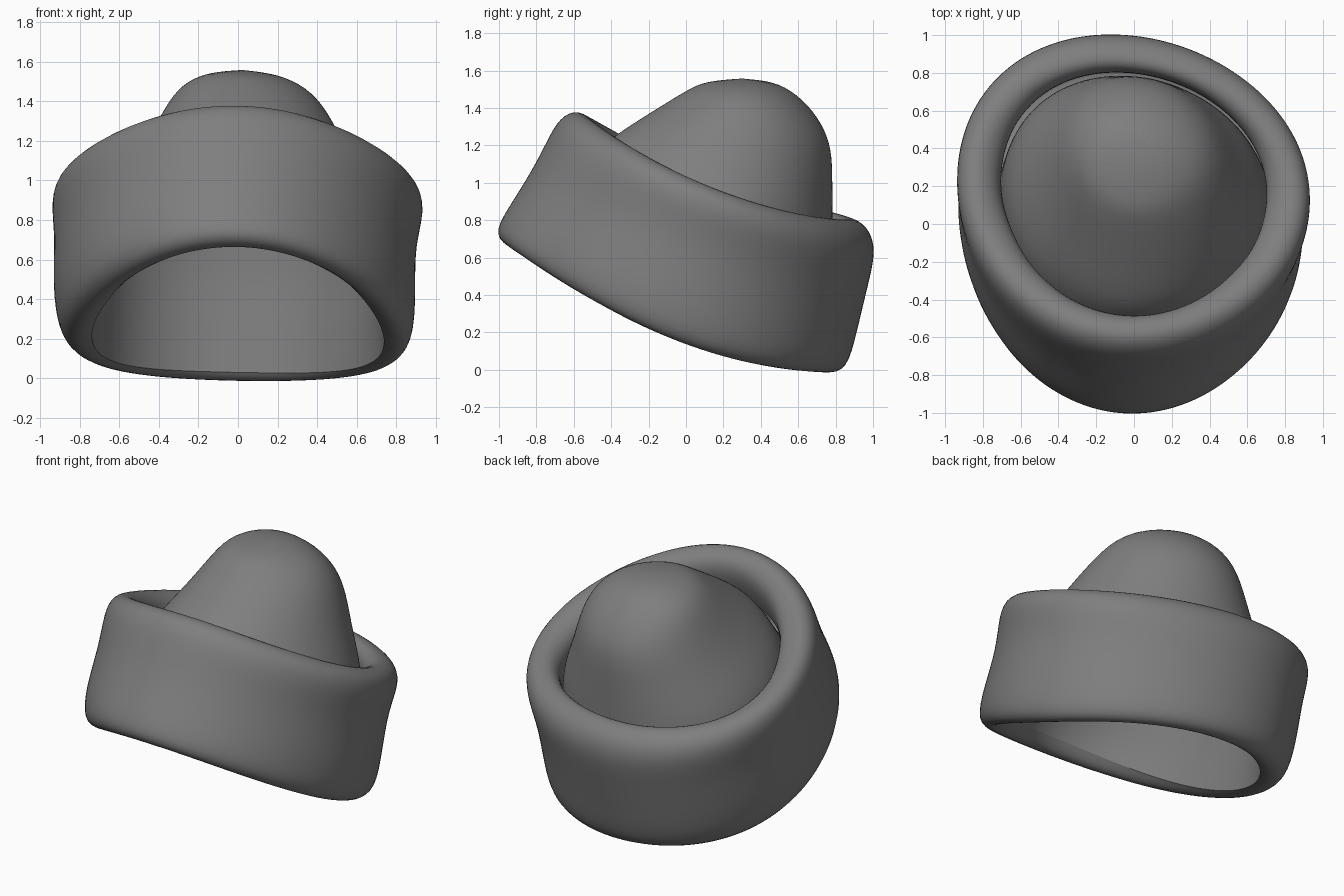
import bpy, bmesh, math

if "Cube" in bpy.data.objects:
    bpy.data.objects.remove(bpy.data.objects["Cube"], do_unlink=True)

wool = bpy.data.materials.new("grey wool")
wool.use_nodes = True
GREY = (0.21, 0.21, 0.21, 1)
wool.diffuse_color = GREY
wool.node_tree.nodes["Principled BSDF"].inputs["Base Color"].default_value = GREY

SEGMENTS = 36


def ring_points(front_y, front_z, back_y, back_z, half_width, sag, shift, ripple):
    """Tilted egg-shaped ring, sagging at the sides and skewed at the back."""
    points = []
    for i in range(SEGMENTS):
        t = math.tau * i / SEGMENTS
        s, c = math.sin(t), math.cos(t)
        back = (1 - c) / 2
        wave = 1 + ripple * (math.sin(7 * t) + 0.6 * math.sin(12 * t + 1))
        x = half_width * s * (1 - 0.06 * c) * wave + shift
        y = front_y + (back_y - front_y) * back - 0.11 * x * back
        z = front_z + (back_z - front_z) * back - sag * s * s - 0.02 * x
        points.append((x, y, z + 0.3 * (wave - 1)))
    return points


def loft(name, rings, rippled=None, tip=None):
    bm = bmesh.new()
    loops = []
    for n, ring in enumerate(rings):
        ripple = 0.008 if n == rippled else 0.0
        loops.append([bm.verts.new(p) for p in ring_points(*ring, ripple)])
    for a, b in zip(loops, loops[1:]):
        for i in range(SEGMENTS):
            j = (i + 1) % SEGMENTS
            bm.faces.new((a[i], a[j], b[j], b[i]))
    if tip:
        top = bm.verts.new(tip)
        for i in range(SEGMENTS):
            bm.faces.new((loops[-1][i], loops[-1][(i + 1) % SEGMENTS], top))
    mesh = bpy.data.meshes.new(name)
    bm.to_mesh(mesh)
    bm.free()
    obj = bpy.data.objects.new(name, mesh)
    bpy.context.collection.objects.link(obj)
    mesh.materials.append(wool)
    for face in mesh.polygons:
        face.use_smooth = True
    sub = obj.modifiers.new("soft knit", "SUBSURF")
    sub.levels = sub.render_levels = 2
    return obj


# Lower hem, shared by the cuff and the lining
HEM = (-0.84, 0.72, 0.72, 0.03, 0.74, 0.16, 0.0)

# Folded cuff, from the hem round the outside to the hidden inner edge
loft("folded_cuff", [
    HEM,
    (-0.93, 0.64, 0.75, -0.02, 0.81, 0.12, 0.0),
    (-1.04, 0.72, 0.86, -0.01, 0.90, 0.11, -0.01),
    (-0.96, 0.86, 0.91, 0.20, 0.92, 0.06, -0.02),
    (-0.83, 1.06, 0.97, 0.45, 0.91, 0.04, -0.015),
    (-0.74, 1.24, 1.015, 0.63, 0.95, 0.04, 0.0),
    (-0.68, 1.35, 0.975, 0.76, 0.91, 0.06, 0.0),
    (-0.58, 1.40, 0.87, 0.82, 0.81, 0.09, 0.0),
    (-0.48, 1.32, 0.81, 0.78, 0.71, 0.11, 0.0),
    (-0.49, 1.20, 0.80, 0.70, 0.70, 0.11, 0.0),
    (-0.54, 1.08, 0.80, 0.60, 0.72, 0.10, 0.0),
], rippled=8)

# Crown, from the hem up the lining, then in to the rounded tip
loft("crown", [
    HEM,
    (-0.76, 0.82, 0.75, 0.25, 0.73, 0.10, 0.0),
    (-0.62, 0.96, 0.78, 0.48, 0.72, 0.08, 0.01),
    (-0.54, 1.06, 0.785, 0.66, 0.70, 0.07, 0.01),
    (-0.49, 1.14, 0.785, 0.81, 0.66, 0.05, 0.02),
    (-0.43, 1.22, 0.785, 1.00, 0.56, 0.02, 0.03),
    (-0.29, 1.315, 0.785, 1.18, 0.47, 0.0, 0.04),
    (-0.12, 1.42, 0.73, 1.32, 0.405, 0.0, 0.04),
    (0.02, 1.505, 0.63, 1.445, 0.32, 0.0, 0.03),
    (0.10, 1.54, 0.50, 1.535, 0.19, 0.0, 0.02),
], tip=(0.02, 0.30, 1.56))
